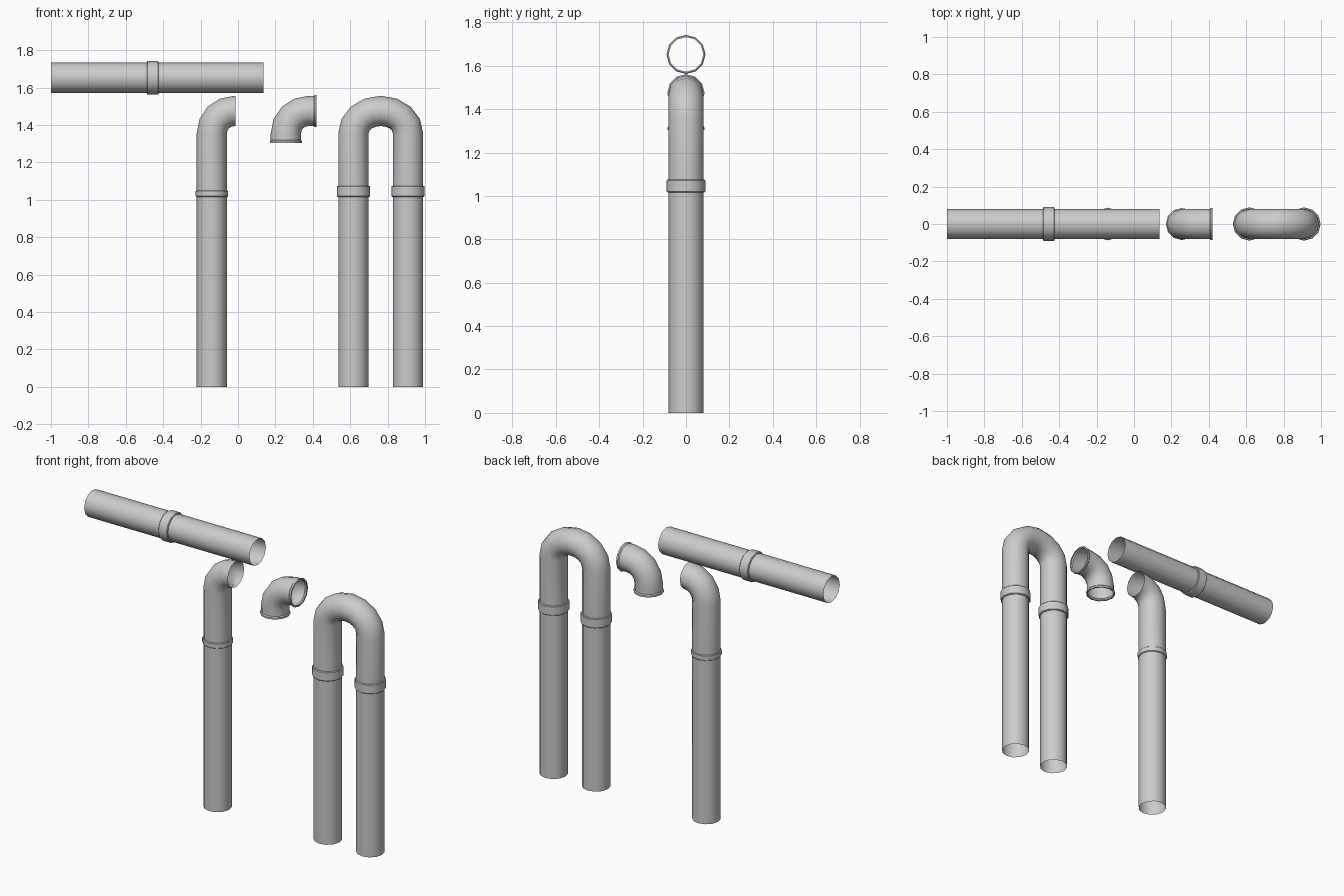
import bpy, bmesh
from math import sin, cos, pi, radians

if "Cube" in bpy.data.objects:
    bpy.data.objects.remove(bpy.data.objects["Cube"])

SIDES = 12
R = 0.081          # pipe radius
BEND_Z = 1.355     # height where the bends begin
UP, RIGHT = pi / 2, 0.0


def sweep(name, rings):
    """Open tube through rings (x, z, heading angle in the xz plane, radius)."""
    bm = bmesh.new()
    loops = []
    for x, z, a, r in rings:
        loop = []
        for i in range(SIDES):
            t = 2 * pi * i / SIDES
            u, v = r * cos(t), r * sin(t)
            loop.append(bm.verts.new((x - sin(a) * u, v, z + cos(a) * u)))
        loops.append(loop)
    for lo, hi in zip(loops, loops[1:]):
        for i in range(SIDES):
            j = (i + 1) % SIDES
            bm.faces.new((lo[i], lo[j], hi[j], hi[i]))
    bmesh.ops.recalc_face_normals(bm, faces=bm.faces)
    mesh = bpy.data.meshes.new(name)
    bm.to_mesh(mesh)
    bm.free()
    ob = bpy.data.objects.new(name, mesh)
    bpy.context.collection.objects.link(ob)
    bpy.ops.object.select_all(action='DESELECT')
    ob.select_set(True)
    bpy.context.view_layer.objects.active = ob
    bpy.ops.object.shade_smooth_by_angle(angle=radians(38))
    return ob


def straight(name, x, z, heading, profile):
    """Tube along a heading; profile holds (distance, radius) pairs."""
    return sweep(name, [(x + cos(heading) * d, z + sin(heading) * d, heading, r)
                        for d, r in profile])


def collar(name, x, z, heading, length, r):
    c = 0.004
    straight(name, x, z, heading, [(0, R - 0.001), (0, r - c), (c, r),
                                   (length - c, r), (length, r - c), (length, R - 0.001)])


def bend(x, turn, a=0.12, b=0.12):
    """Rings rising from height BEND_Z at x and turning right by the given angle."""
    steps = round(turn / (pi / 8))
    out = []
    for i in range(steps + 1):
        t = turn * i / steps
        out.append((x + a - a * cos(t), BEND_Z + b * sin(t), UP - t, R))
    return out


# horizontal pipe
straight("horizontal_pipe", -1, 1.652, RIGHT, [(0, R), (1.135, R)])
collar("horizontal_collar", -0.487, 1.652, RIGHT, 0.062, 0.09)

# pipe with a quarter bend
X1 = -0.14
straight("bent_pipe_lower", X1, 0, UP, [(0, R), (1.03, R)])
collar("bent_pipe_collar", X1, 1.016, UP, 0.034, 0.087)
sweep("bent_pipe_upper", [(X1, 1.03, UP, R)] + bend(X1, pi / 2) + [(-0.014, 1.475, RIGHT, R)])

# loose elbow with flanged ends
X2, ZE = 0.256, 1.475
lip = [(0.0, R - 0.003), (0.0, 0.086), (0.01, 0.086), (0.016, R)]
sweep("elbow", [(X2, 1.304 + d, UP, r) for d, r in lip] + bend(X2, pi / 2)
      + [(0.421 - d, ZE, RIGHT, r) for d, r in reversed(lip)])

# U-shaped pipe
XL, XR = 0.617, 0.909
for side, x in (("left", XL), ("right", XR)):
    straight(f"u_pipe_{side}_leg", x, 0, UP, [(0, R), (1.03, R)])
    collar(f"u_pipe_{side}_collar", x, 1.016, UP, 0.059, 0.089)
sweep("u_pipe_bend", [(XL, 1.03, UP, R)] + bend(XL, pi, (XR - XL) / 2)
      + [(XR, 1.03, -UP, R)])
